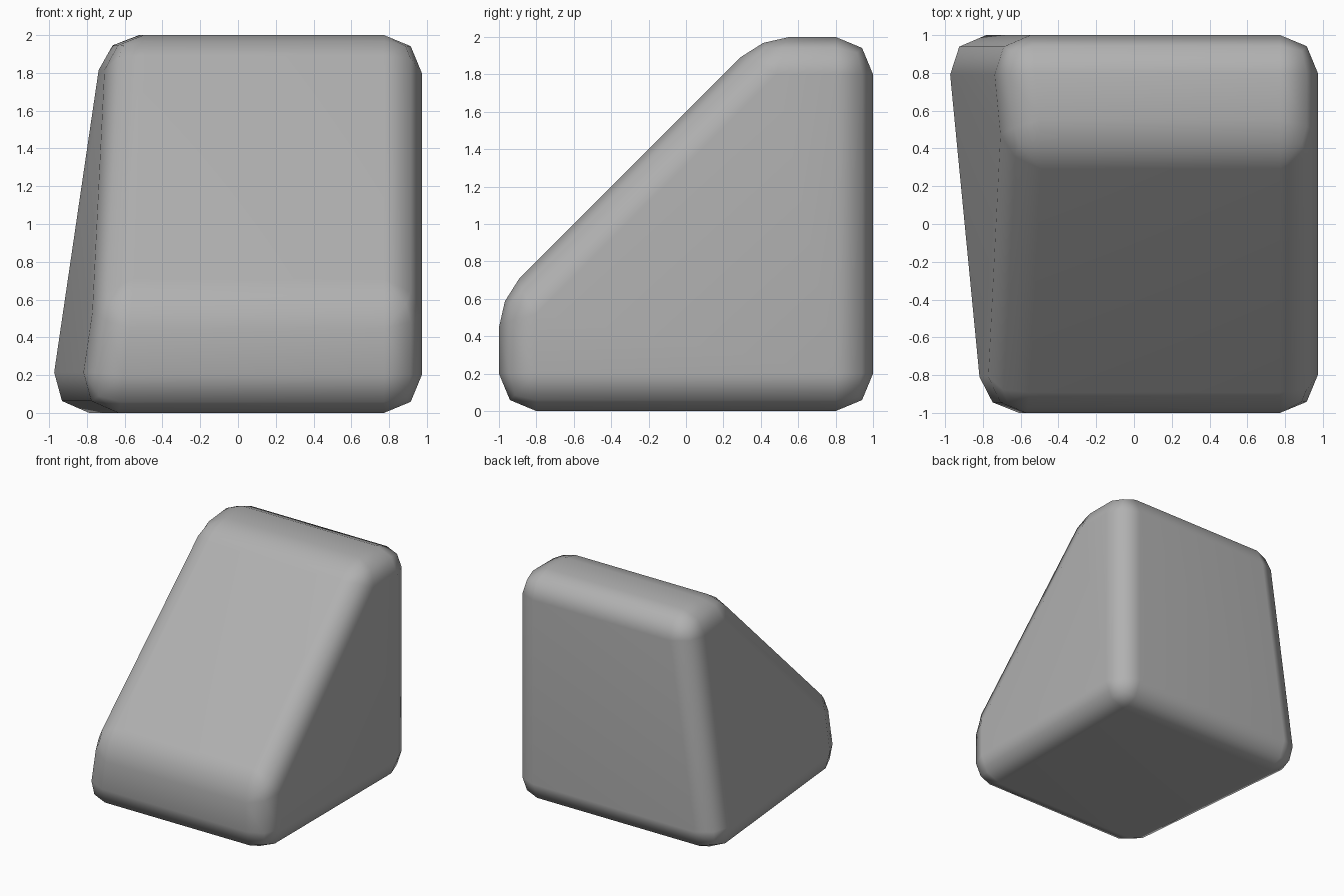
import bpy
import bmesh

cube = bpy.data.objects.get("Cube")
if cube:
    bpy.data.objects.remove(cube, do_unlink=True)

# Single grey material
grey = bpy.data.materials.new("plain_grey")
grey.use_nodes = True
colour = (0.44, 0.44, 0.44, 1.0)
grey.diffuse_color = colour
grey.node_tree.nodes["Principled BSDF"].inputs["Base Color"].default_value = colour

# Side profile (y, z): a block with a sloped front
profile = [(-1, 0), (1, 0), (1, 2), (0.4, 2), (-1, 0.6)]
RIGHT_X = 0.973


def slanted_side(y, z):
    """x of the leaning side, which tilts with both depth and height."""
    return -1.025 + 0.147 * z - 0.097 * (y - 1)


# Wedge body: upright side, leaning side, and walls joining them
bm = bmesh.new()
upright = [bm.verts.new((RIGHT_X, y, z)) for y, z in profile]
leaning = [bm.verts.new((slanted_side(y, z), y, z)) for y, z in profile]
bm.faces.new(upright)
bm.faces.new(leaning[::-1])
count = len(profile)
for i in range(count):
    j = (i + 1) % count
    bm.faces.new((upright[j], upright[i], leaning[i], leaning[j]))
bmesh.ops.recalc_face_normals(bm, faces=bm.faces)
for face in bm.faces:
    face.smooth = True

mesh = bpy.data.meshes.new("wedge_block")
bm.to_mesh(mesh)
bm.free()
mesh.materials.append(grey)
wedge = bpy.data.objects.new("wedge_block", mesh)
bpy.context.collection.objects.link(wedge)

# Rounded edges
bevel = wedge.modifiers.new("rounded_edges", 'BEVEL')
bevel.offset_type = 'WIDTH'
bevel.width = 0.283
bevel.segments = 2
bevel.limit_method = 'NONE'
bevel.use_clamp_overlap = False

# Keep the large faces flat in shading
normals = wedge.modifiers.new("flat_face_shading", 'WEIGHTED_NORMAL')
normals.keep_sharp = True
